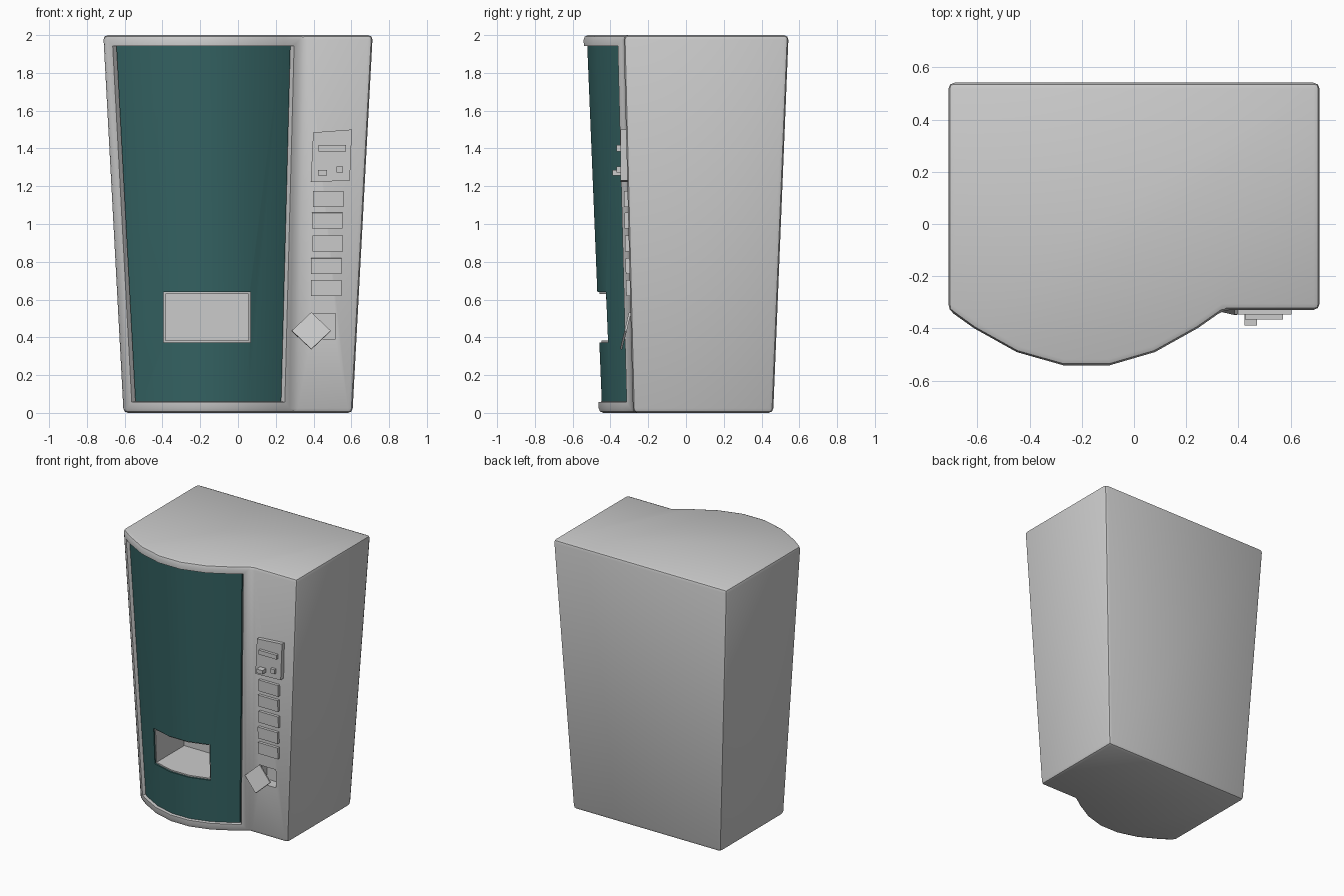
import bpy, bmesh, math
from mathutils import Vector

if "Cube" in bpy.data.objects:
    bpy.data.objects.remove(bpy.data.objects["Cube"])

TAPER = 0.85                       # bottom footprint relative to the top


def scale_at(z):
    return TAPER + (1 - TAPER) * z / 2


def front(z):
    return -0.33 * scale_at(z)     # flat control strip leans with the taper


def new_object(name, bm):
    bmesh.ops.recalc_face_normals(bm, faces=bm.faces)
    me = bpy.data.meshes.new(name)
    bm.to_mesh(me)
    bm.free()
    ob = bpy.data.objects.new(name, me)
    bpy.context.collection.objects.link(ob)
    return ob


def prism(name, pts, y0, y1, z_off=0.0):
    """Outline in x/z extruded along y."""
    bm = bmesh.new()
    a = [bm.verts.new((x, y0, z + z_off)) for x, z in pts]
    b = [bm.verts.new((x, y1, z + z_off)) for x, z in pts]
    bm.faces.new(a)
    bm.faces.new(b[::-1])
    n = len(pts)
    for i in range(n):
        bm.faces.new((a[i], b[i], b[(i + 1) % n], a[(i + 1) % n]))
    return new_object(name, bm)


def box(name, x0, x1, z0, z1, y0, y1):
    return prism(name, [(x0, z0), (x1, z0), (x1, z1), (x0, z1)], y0, y1)


def activate(ob):
    bpy.ops.object.select_all(action='DESELECT')
    ob.select_set(True)
    bpy.context.view_layer.objects.active = ob


def cut(ob, cutter):
    m = ob.modifiers.new("cut", 'BOOLEAN')
    m.operation = 'DIFFERENCE'
    m.solver = 'EXACT'
    m.object = cutter
    activate(ob)
    bpy.ops.object.modifier_apply(modifier=m.name)
    bpy.data.objects.remove(cutter)


def smooth(ob):
    activate(ob)
    bpy.ops.object.shade_smooth_by_angle(angle=math.radians(30))


# cabinet: tapered footprint with a bowed front
outline = [(-0.713, 0.543), (-0.713, -0.33), (-0.615, -0.40), (-0.45, -0.492),
           (-0.27, -0.543), (-0.095, -0.543), (0.08, -0.492), (0.245, -0.40),
           (0.345, -0.33), (0.713, -0.33), (0.713, 0.543)]
bm = bmesh.new()
low = [bm.verts.new((x * TAPER, y * TAPER, 0)) for x, y in outline]
top = [bm.verts.new((x, y, 2)) for x, y in outline]
bm.faces.new(low[::-1])
bm.faces.new(top)
n = len(outline)
for i in range(n):
    j = (i + 1) % n
    bm.faces.new((low[i], low[j], top[j], top[i]))
bmesh.ops.recalc_face_normals(bm, faces=bm.faces)
sharp = [e for e in bm.edges if e.calc_face_angle() > math.radians(25)]
bmesh.ops.bevel(bm, geom=sharp, offset=0.024, segments=2, profile=0.5,
                affect='EDGES', clamp_overlap=True)

# recess for the display panel
bm.normal_update()
bow = [f for f in bm.faces if f.calc_area() > 0.08 and f.normal.y < -0.5
       and f.calc_center_median().x < 0.35]
bmesh.ops.inset_region(bm, faces=bow, thickness=0.033, use_even_offset=True)
bmesh.ops.inset_region(bm, faces=bow, thickness=0.003, depth=-0.03,
                       use_even_offset=True)

# display panel: copy of the recess floor with some thickness
pm = bmesh.new()
vmap = {}
for f in bow:
    for v in f.verts:
        if v not in vmap:
            vmap[v] = pm.verts.new(v.co)
    pm.faces.new([vmap[v] for v in f.verts])
pm.normal_update()
base = list(pm.faces)
ext = bmesh.ops.extrude_face_region(pm, geom=base, use_keep_orig=True)
moved = [g for g in ext["geom"] if isinstance(g, bmesh.types.BMVert)]
bmesh.ops.translate(pm, verts=moved, vec=Vector((0, -0.012, 0)))
panel = new_object("display_panel", pm)
cabinet = new_object("cabinet", bm)

teal = bpy.data.materials.new("teal")
teal.diffuse_color = (0.035, 0.125, 0.125, 1)
teal.use_nodes = True
teal.node_tree.nodes["Principled BSDF"].inputs["Base Color"].default_value = teal.diffuse_color
panel.data.materials.append(teal)

# delivery opening and coin return pocket
cut(panel, box("panel_cutter", -0.395, 0.065, 0.372, 0.64, -0.7, -0.2))
cut(cabinet, box("chute_cutter", -0.385, 0.055, 0.382, 0.63, -0.7, -0.08))
cut(cabinet, box("coin_cutter", 0.385, 0.515, 0.39, 0.525, -0.5, -0.21))
smooth(cabinet)
smooth(panel)

# payment plate and its fittings
prism("payment_plate", [(0.385, 1.222), (0.592, 1.23), (0.603, 1.5), (0.398, 1.485)],
      -0.346, -0.29)
box("note_slot", 0.425, 0.572, 1.385, 1.417, -0.367, -0.33)
box("coin_slot", 0.424, 0.472, 1.257, 1.285, -0.39, -0.33)
box("reject_button", 0.522, 0.556, 1.272, 1.305, -0.367, -0.33)

# selection buttons
for i, (x, z) in enumerate([(0.478, 1.133), (0.473, 1.018), (0.475, 0.897),
                            (0.467, 0.777), (0.467, 0.662)]):
    b = box(f"selection_button_{i + 1}", -0.081, 0.081, -0.042, 0.042, -0.02, 0.03)
    b.location = (x, front(z), z)
    b.rotation_euler.x = math.atan(0.33 * (1 - TAPER) / 2)

# loose coin return flap
flap = prism("coin_return_flap", [(0, 0.1), (0.103, 0), (0, -0.1), (-0.103, 0)],
             -0.006, 0.006)
flap.location = (0.388, -0.32, 0.434)
flap.rotation_euler.x = -0.24
